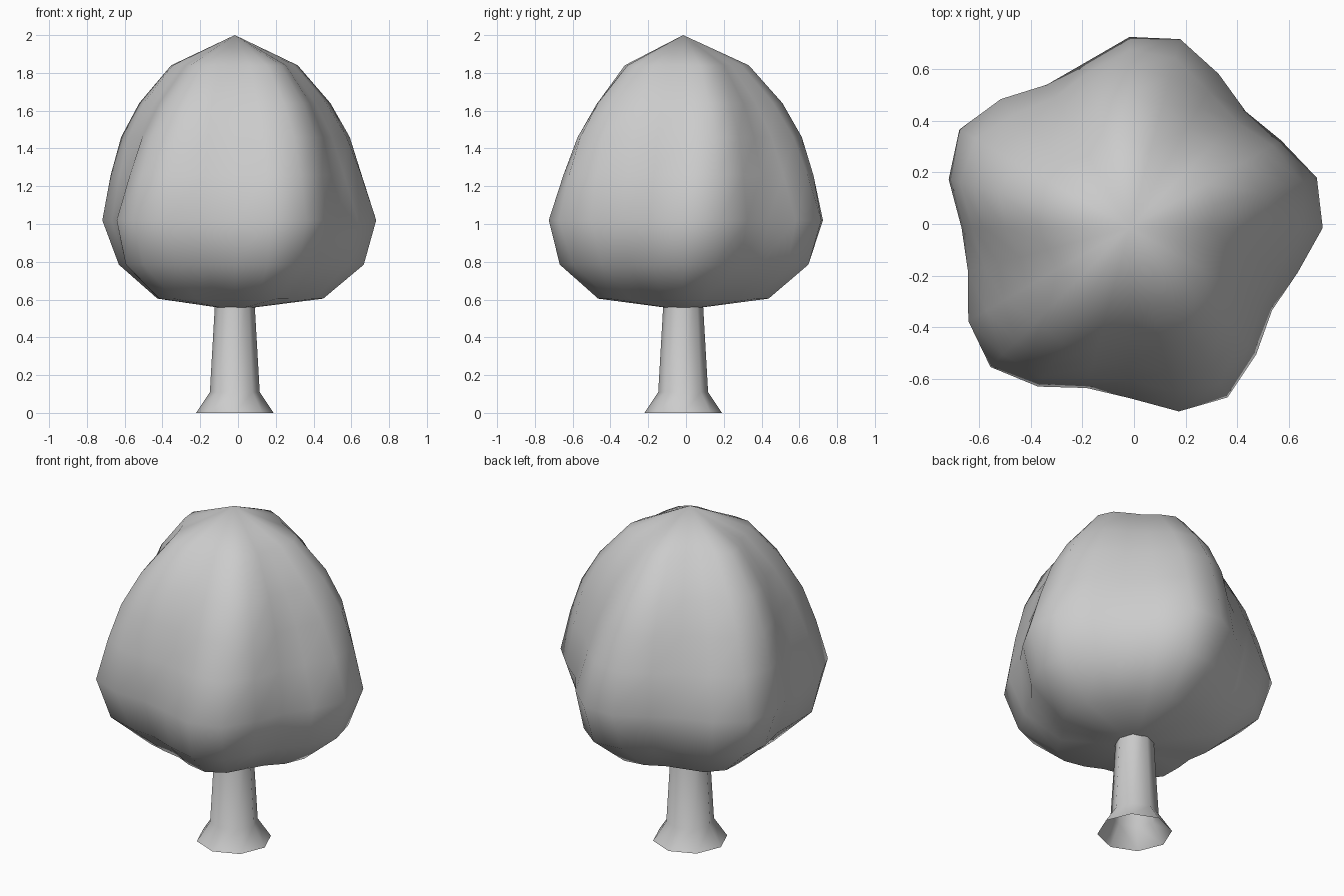
import bpy, bmesh
from math import cos, sin, pi

if "Cube" in bpy.data.objects:
    bpy.data.objects.remove(bpy.data.objects["Cube"])

CX, CY = -0.017, -0.015


def lathe(name, rings, sides, radius_at, bottom=None, top=None):
    """Stack of rings (z, r), optionally closed by pole points."""
    bm = bmesh.new()
    loops = []
    for z, r in rings:
        loop = []
        for i in range(sides):
            a = 2 * pi * i / sides
            q = radius_at(a, z, r)
            loop.append(bm.verts.new((CX + q * cos(a), CY + q * sin(a), z)))
        loops.append(loop)
    for lo, hi in zip(loops, loops[1:]):
        for i in range(sides):
            j = (i + 1) % sides
            bm.faces.new((lo[i], lo[j], hi[j], hi[i]))
    for pole, loop in ((bottom, loops[0]), (top, loops[-1])):
        if pole is not None:
            p = bm.verts.new((CX, CY, pole))
            for i in range(sides):
                bm.faces.new((loop[i], loop[(i + 1) % sides], p))
    if bottom is not None:
        bmesh.ops.recalc_face_normals(bm, faces=bm.faces[:])
    for f in bm.faces:
        f.smooth = True
    mesh = bpy.data.meshes.new(name)
    bm.to_mesh(mesh)
    bm.free()
    obj = bpy.data.objects.new(name, mesh)
    bpy.context.collection.objects.link(obj)
    return obj


# Crown: five soft lobes that twist slightly with height
def lobed(a, z, r):
    return r * (1 + 0.09 * cos(5 * a - 0.69 - 1.4 * (z - 1.02)))


lathe("crown",
      [(0.605, 0.43), (0.785, 0.63), (1.02, 0.70), (1.26, 0.64),
       (1.46, 0.578), (1.64, 0.482), (1.84, 0.32)],
      24, lobed, bottom=0.545, top=2.0)

# Trunk: open flared tube running up into the crown
lathe("trunk", [(0, 0.205), (0.11, 0.132), (0.70, 0.098)],
      8, lambda a, z, r: r)
